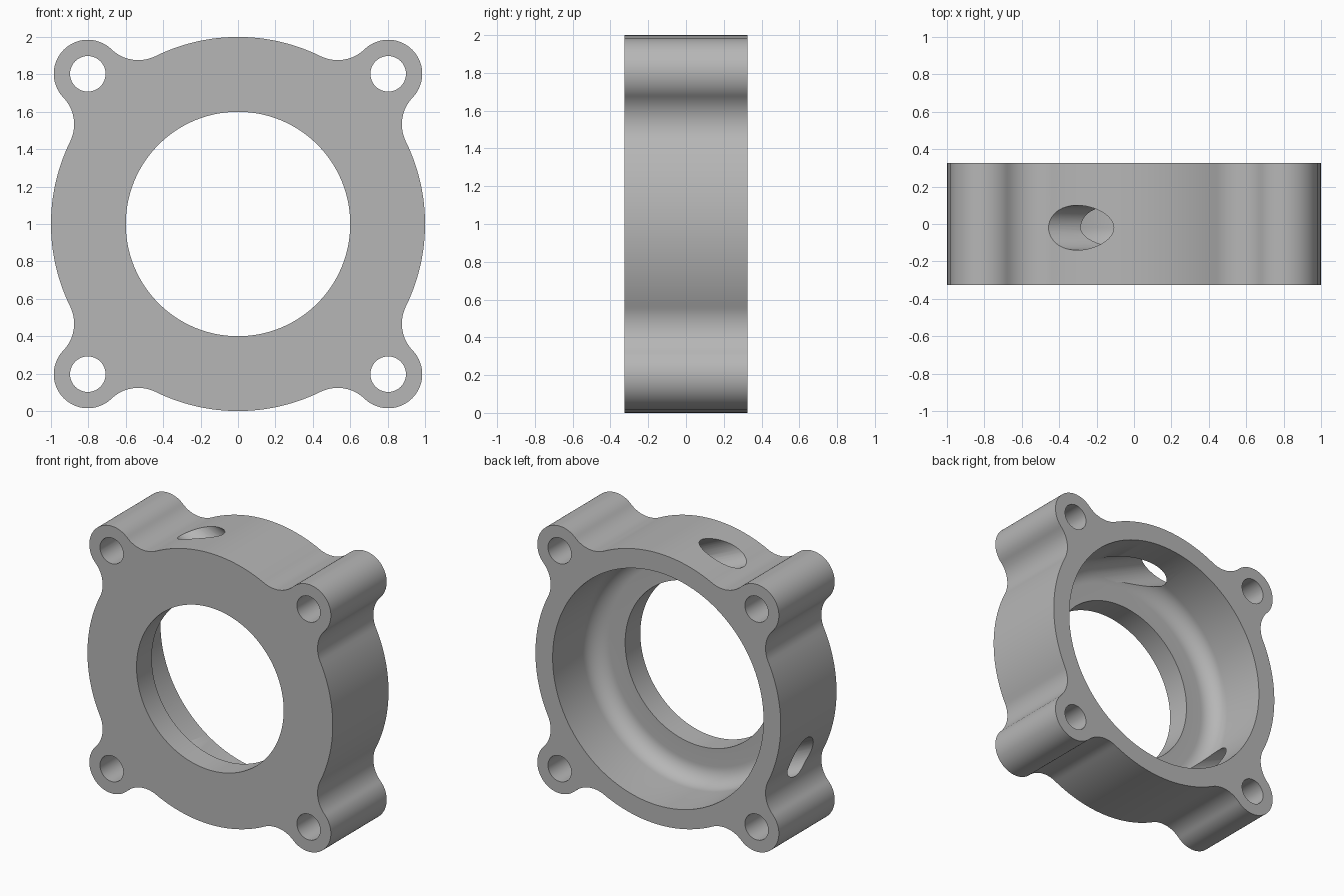
import bpy, bmesh
from math import pi, sin, cos, acos, atan2, radians, sqrt
from mathutils import Vector, Matrix

if "Cube" in bpy.data.objects:
    bpy.data.objects.remove(bpy.data.objects["Cube"])

HALF = 0.325                    # half thickness along y
EAR, EAR_R, BOLT_R = 0.803, 0.182, 0.095
FILLET = 0.208                  # blend between ring and ears
BORE, SEAT, FLOOR, ROUND = 0.6, 0.86, -0.148, 0.13
PORT_R, PORT_OFF, PORT_Y, PORT_ANGLE = 0.12, 0.738, -0.02, radians(155.3)
CENTRE = Vector((0, 0, 1))

metal = bpy.data.materials.new("grey metal")
metal.use_nodes = True
grey = (0.47, 0.47, 0.47, 1)
metal.diffuse_color = grey
metal.node_tree.nodes["Principled BSDF"].inputs["Base Color"].default_value = grey


def make_object(name, bm):
    bmesh.ops.recalc_face_normals(bm, faces=bm.faces)
    mesh = bpy.data.meshes.new(name)
    bm.to_mesh(mesh)
    bm.free()
    mesh.materials.append(metal)
    obj = bpy.data.objects.new(name, mesh)
    bpy.context.collection.objects.link(obj)
    return obj


def arc(cx, cz, r, start, end, n):
    return [(cx + r * cos(start + (end - start) * i / n),
             cz + r * sin(start + (end - start) * i / n)) for i in range(n + 1)]


def outline():
    """Round ring with four blended corner ears."""
    diag, reach = EAR * sqrt(2), 1 + FILLET
    spread = acos((reach**2 + diag**2 - (EAR_R + FILLET)**2) / (2 * reach * diag))
    a = pi / 4 - spread
    fx, fz = reach * cos(a), reach * sin(a)
    to_ear = atan2(EAR - fz, EAR - fx)
    half = arc(0, 0, 1, 0, a, 20)
    half += arc(fx, fz, FILLET, a + pi, to_ear, 16)[1:]
    half += arc(EAR, EAR, EAR_R, to_ear - pi, pi / 4, 20)[1:]
    quarter = half + [(z, x) for x, z in reversed(half[1:-1])]
    points = []
    for k in range(4):
        c, s = round(cos(k * pi / 2)), round(sin(k * pi / 2))
        points += [(c * x - s * z, s * x + c * z) for x, z in quarter]
    return points


def cylinder(name, start, end, radius, sides):
    bm = bmesh.new()
    axis = end - start
    turn = axis.to_track_quat('Z', 'Y').to_matrix().to_4x4()
    bmesh.ops.create_cone(bm, cap_ends=True, segments=sides, radius1=radius,
                          radius2=radius, depth=axis.length,
                          matrix=Matrix.Translation((start + end) / 2) @ turn)
    return make_object(name, bm)


# Flange body
bm = bmesh.new()
face = bm.faces.new([bm.verts.new((x, -HALF, z + 1)) for x, z in outline()])
extruded = bmesh.ops.extrude_face_region(bm, geom=[face])["geom"]
bmesh.ops.translate(bm, vec=(0, 2 * HALF, 0),
                    verts=[v for v in extruded if isinstance(v, bmesh.types.BMVert)])
body = make_object("flange_body", bm)

# Stepped bore with a rounded inner corner
profile = [(0, -0.5), (BORE, -0.5), (BORE, FLOOR)]
profile += arc(SEAT - ROUND, FLOOR + ROUND, ROUND, -pi / 2, 0, 12)
profile += [(SEAT, 0.5), (0, 0.5)]
bm = bmesh.new()
verts = [bm.verts.new((r, y, 1)) for r, y in profile]
edges = [bm.edges.new(pair) for pair in zip(verts, verts[1:])]
bmesh.ops.spin(bm, geom=verts + edges, cent=CENTRE, axis=(0, 1, 0),
               angle=2 * pi, steps=128, use_duplicate=False)
bmesh.ops.remove_doubles(bm, verts=bm.verts, dist=1e-5)
cutters = [make_object("bore_cutter", bm)]

# Bolt holes through the ears
for x in (-EAR, EAR):
    for z in (-EAR, EAR):
        at = CENTRE + Vector((x, 0, z))
        depth = Vector((0, 0.5, 0))
        cutters.append(cylinder("bolt_hole_cutter", at - depth, at + depth, BOLT_R, 48))

# Two parallel ports running tangent to the seat wall
out = Vector((cos(PORT_ANGLE), 0, sin(PORT_ANGLE)))
side = Vector((-out.z, 0, out.x))
for sign in (-1, 1):
    at = CENTRE + side * PORT_OFF * sign + Vector((0, PORT_Y, 0))
    cutters.append(cylinder("port_cutter", at, at + out * 1.2, PORT_R, 48))

# Cut everything, then drop the cutters
bpy.ops.object.select_all(action='DESELECT')
bpy.context.view_layer.objects.active = body
body.select_set(True)
for cutter in cutters:
    cutter.hide_render = True
    mod = body.modifiers.new("cut", 'BOOLEAN')
    mod.operation, mod.solver, mod.object = 'DIFFERENCE', 'EXACT', cutter
    bpy.ops.object.modifier_apply(modifier=mod.name)
    bpy.data.objects.remove(cutter)

bpy.ops.object.shade_smooth_by_angle(angle=radians(30))
